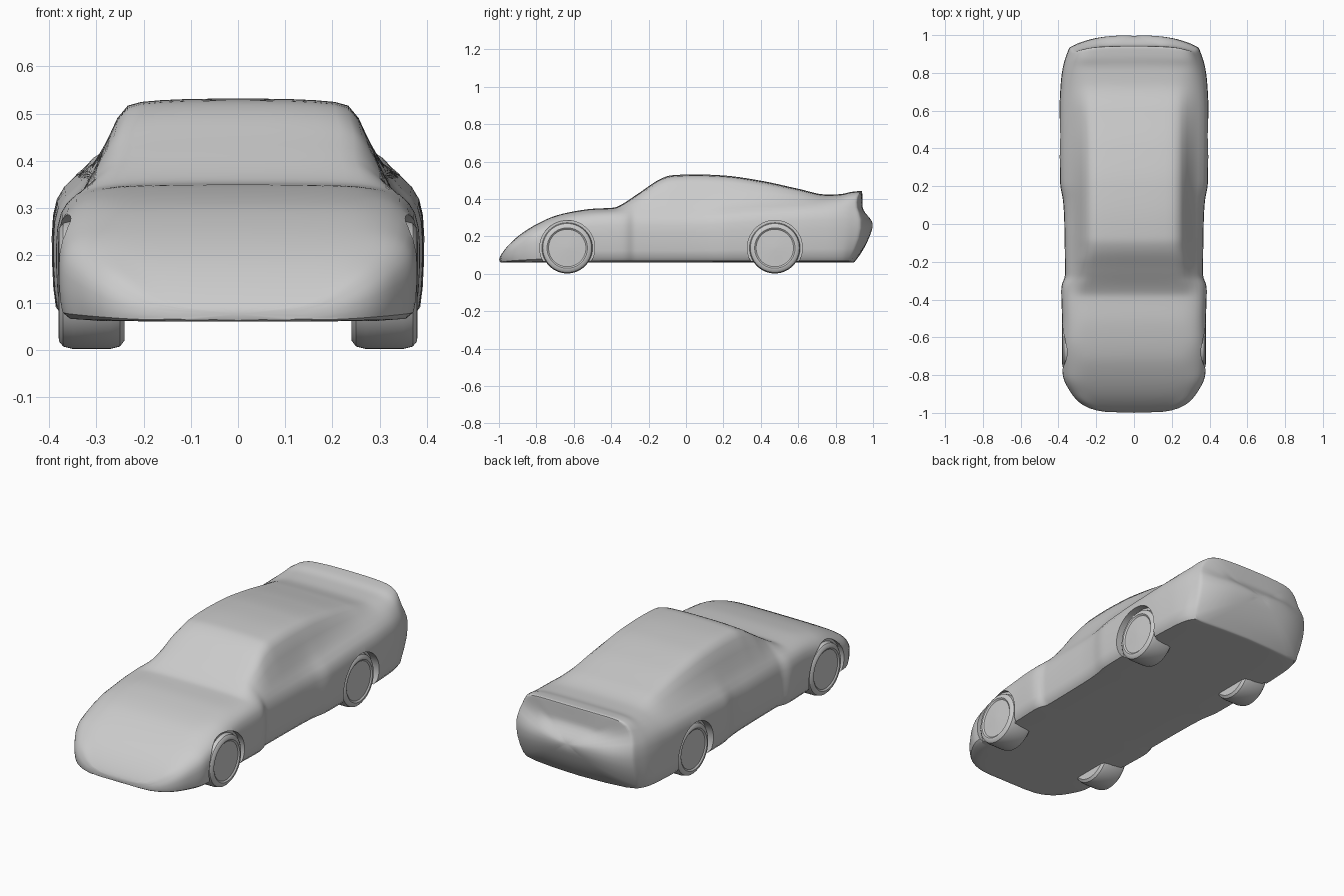
import bpy, bmesh, math
from mathutils import Matrix

if "Cube" in bpy.data.objects:
    bpy.data.objects.remove(bpy.data.objects["Cube"])


def curve(*keys):
    """Smooth monotone curve through (position, value) keys."""
    xs, vs = zip(*keys)
    n = len(xs)
    d = [(vs[i + 1] - vs[i]) / (xs[i + 1] - xs[i]) for i in range(n - 1)]
    m = [d[0]] + [0 if a * b <= 0 else 2 * a * b / (a + b) for a, b in zip(d, d[1:])] + [d[-1]]

    def f(x):
        x = min(max(x, xs[0]), xs[-1])
        i = max(k for k in range(n - 1) if xs[k] <= x)
        h = xs[i + 1] - xs[i]
        t = (x - xs[i]) / h
        return ((2*t**3 - 3*t*t + 1) * vs[i] + (t**3 - 2*t*t + t) * h * m[i]
                + (3*t*t - 2*t**3) * vs[i + 1] + (t**3 - t*t) * h * m[i + 1])
    return f


# Shape curves along the length of the car
width = curve((-1, .16), (-.98, .23), (-.95, .285), (-.9, .33), (-.8, .378), (-.65, .386), (-.5, .382),
              (-.35, .386), (-.32, .384), (-.28, .366), (.02, .37), (.12, .376), (.22, .392), (.6, .395),
              (.75, .388), (.86, .372), (.94, .345))
top = curve((-1, .085), (-.97, .13), (-.9, .2), (-.8, .265), (-.7, .31), (-.6, .334), (-.5, .348),
            (-.38, .354), (-.36, .362), (-.24, .44), (-.13, .511), (-.08, .527), (.05, .532), (.2, .526),
            (.4, .498), (.6, .455), (.75, .424), (.83, .426), (.88, .438), (.94, .444))
shoulder = curve((-1, .078), (-.95, .14), (-.9, .175), (-.8, .228), (-.6, .29), (-.4, .31),
                 (0, .31), (.4, .335), (.7, .345), (.94, .35))
belt_z = curve((-1, .082), (-.95, .155), (-.9, .192), (-.8, .254), (-.6, .322), (-.4, .338),
               (-.2, .352), (.1, .362), (.4, .38), (.7, .393), (.86, .408), (.94, .418))
belt_x = curve((-1, .31), (-.4, .325), (-.2, .316), (.1, .308), (.5, .31), (.75, .315), (.94, .31))
roof_x = curve((-1, .25), (-.5, .28), (-.37, .293), (-.1, .252), (.2, .252), (.6, .25), (.94, .265))
edge_drop = curve((-1, .002), (-.5, .006), (-.36, .008), (-.1, .018), (.4, .014), (.7, .008), (.94, .008))
tail = curve((.06, -.03), (.13, .01), (.2, .042), (.26, .06), (.3, .045), (.335, .005), (.45, .002))
FLOOR = .06


def tail_shift(x, z):
    return tail(z) - .05 * (abs(x) / .35) ** 4


def section(y):
    w, zs, zt, drop = width(y), shoulder(y), top(y), edge_drop(y)
    b, t = min(belt_x(y), .87 * w), min(roof_x(y), .72 * w)
    h = zs - FLOOR
    half = [(0, FLOOR), (w - .03, FLOOR), (w - .006, FLOOR + .05 * h), (w, FLOOR + .45 * h),
            (w, FLOOR + .83 * h), (w - .02, zs + .004), (b, belt_z(y)), (t, zt - drop),
            (t - .035, zt - drop * .35), (t * .45, zt), (0, zt)]
    return half + [(-x, z) for x, z in half[-2:0:-1]]


def build_body():
    bm = bmesh.new()
    rings = []
    count = 84
    for i in range(count + 1):
        y = -1 + 1.94 * i / count
        s = max(0, (y - .76) / .18) ** 2
        rings.append([bm.verts.new((x, y + s * tail_shift(x, z), z)) for x, z in section(y)])
    # rounded tail face closes the loft
    for k in (.97, .88, .74, .6, .46, .3, .12):
        pts = [(x * k, .26 + (z - .26) * k) for x, z in section(.94)]
        rings.append([bm.verts.new((x, .94 + tail_shift(x, z), z)) for x, z in pts])
    for a, b in zip(rings, rings[1:]):
        for j in range(len(a)):
            n = (j + 1) % len(a)
            bm.faces.new((a[j], a[n], b[n], b[j]))
    bm.faces.new(rings[0])
    bm.faces.new(rings[-1])
    bmesh.ops.recalc_face_normals(bm, faces=bm.faces)
    return add_object("car_body", bm)


def add_object(name, bm):
    mesh = bpy.data.meshes.new(name)
    bm.to_mesh(mesh)
    bm.free()
    ob = bpy.data.objects.new(name, mesh)
    bpy.context.collection.objects.link(ob)
    return ob


def lathe(name, profile, side, y, z, n=56):
    """Turn an (x, radius) profile around the axle."""
    bm = bmesh.new()
    rings = [[bm.verts.new((side * x, y + r * math.cos(2 * math.pi * i / n),
                            z + r * math.sin(2 * math.pi * i / n))) for i in range(n)] for x, r in profile]
    for a, b in zip(rings, rings[1:]):
        for i in range(n):
            bm.faces.new((a[i], a[(i + 1) % n], b[(i + 1) % n], b[i]))
    bm.faces.new(rings[0])
    bm.faces.new(rings[-1])
    bmesh.ops.recalc_face_normals(bm, faces=bm.faces)
    return add_object(name, bm)


def finish(ob, angle=35):
    bpy.ops.object.select_all(action='DESELECT')
    ob.select_set(True)
    bpy.context.view_layer.objects.active = ob
    if ob.modifiers:
        bpy.ops.object.convert(target='MESH')
    bpy.ops.object.shade_smooth_by_angle(angle=math.radians(angle))


# Body shell
body = build_body()
sub = body.modifiers.new("smooth", 'SUBSURF')
sub.levels = sub.render_levels = 1

# Wheels, with shallow arches cut around them
TYRE = [(.24, .09), (.24, .118), (.25, .131), (.27, .136), (.35, .136), (.37, .131), (.379, .12),
        (.38, .108), (.374, .1), (.376, .05), (.378, .01)]
cutters, wheels = [], []
for end, y in (("front", -.635), ("rear", .475)):
    for side, label in ((1, "right"), (-1, "left")):
        cut = lathe("arch_cutter", [(.352, .147), (.45, .147)], side, y, .139)
        cut.hide_render = True
        mod = body.modifiers.new("arch", 'BOOLEAN')
        mod.object, mod.operation, mod.solver = cut, 'DIFFERENCE', 'EXACT'
        cutters.append(cut)
        wheels.append(lathe(f"{end}_{label}_wheel", TYRE, side, y, .138))

finish(body)
for w in wheels:
    finish(w)
for c in cutters:
    bpy.data.objects.remove(c)
